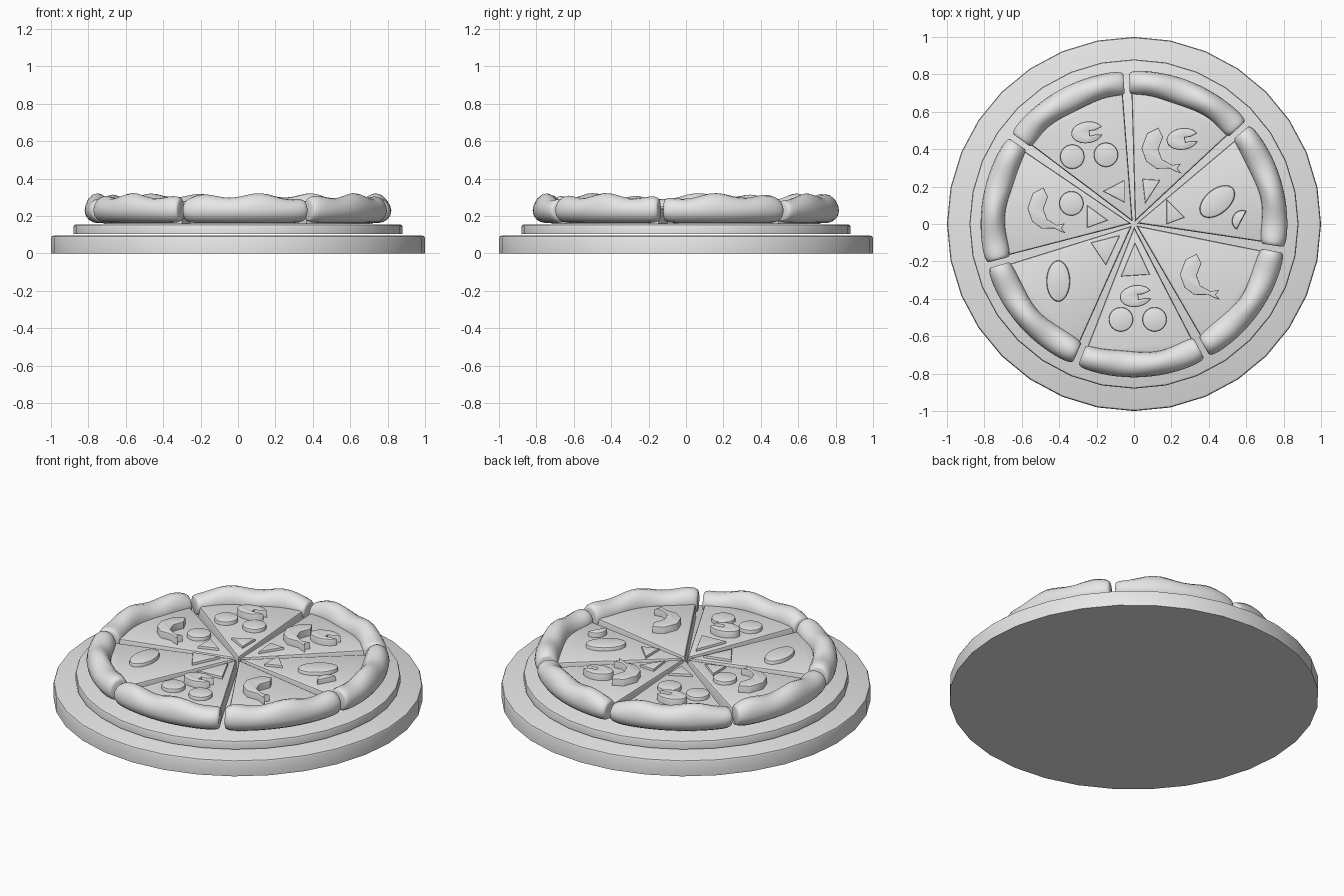
import bpy, bmesh
from math import sin, cos, pi, radians

cube = bpy.data.objects.get("Cube")
if cube:
    bpy.data.objects.remove(cube, do_unlink=True)

# One plain clay colour for everything
clay = bpy.data.materials.new("plain_grey")
clay.use_nodes = True
clay.diffuse_color = (0.8, 0.8, 0.8, 1)
clay.node_tree.nodes["Principled BSDF"].inputs["Base Color"].default_value = (0.8, 0.8, 0.8, 1)


def finish(name, bm, angle=40):
    bmesh.ops.recalc_face_normals(bm, faces=bm.faces)
    mesh = bpy.data.meshes.new(name)
    bm.to_mesh(mesh)
    bm.free()
    mesh.materials.append(clay)
    obj = bpy.data.objects.new(name, mesh)
    bpy.context.collection.objects.link(obj)
    bpy.ops.object.select_all(action="DESELECT")
    obj.select_set(True)
    bpy.context.view_layer.objects.active = obj
    bpy.ops.object.shade_smooth_by_angle(angle=radians(angle))
    return obj


def plate(name, outline, z0, z1, round_top=0.01, segments=2):
    """Extrude a flat outline from z0 to z1 and round its top rim."""
    bm = bmesh.new()
    base = bm.faces.new([bm.verts.new((x, y, z0)) for x, y in outline])
    top = bmesh.ops.extrude_face_region(bm, geom=[base], use_keep_orig=True)["geom"]
    for v in top:
        if isinstance(v, bmesh.types.BMVert):
            v.co.z = z1
    rim = [e for e in bm.edges if all(abs(v.co.z - z1) < 1e-5 for v in e.verts)]
    bmesh.ops.bevel(bm, geom=rim, offset=round_top, segments=segments,
                    profile=0.5, affect="EDGES")
    return finish(name, bm)


def ellipse(cx, cy, a, b, tilt=0, n=32, start=0, end=360):
    t = radians(tilt)
    steps = n if end - start == 360 else n + 1
    pts = []
    for i in range(steps):
        u = radians(start + (end - start) * i / n)
        x, y = a * cos(u), b * sin(u)
        pts.append((cx + x * cos(t) - y * sin(t), cy + x * sin(t) + y * cos(t)))
    return pts


def polar(r, degrees):
    return r * cos(radians(degrees)), r * sin(radians(degrees))


# Serving board and the floating pan above it
plate("serving_board", ellipse(0, 0, 1, 1), 0, 0.095, 0.014)
plate("pan", ellipse(0, 0, 0.88, 0.88), 0.105, 0.155, 0.012)


def crust(name, middle, phase):
    """Puffy arc of dough with a wavy top and rounded ends."""
    bm = bmesh.new()
    rings, stations, sides = [], 24, 16
    for i in range(stations + 1):
        t = sin((i / stations - 0.5) * pi)
        size = 0.72 + 0.28 * (1 - abs(t) ** 14) ** 0.5
        wave = 0.012 * sin(6.5 * t + phase) - 0.016 * t * t
        ring = []
        for j in range(sides):
            u = 2 * pi * j / sides
            r = 0.752 + 0.068 * size * cos(u) + 0.006 * sin(5 * t + phase) * (cos(u) < 0)
            lift = (0.082 + wave) * size if sin(u) > 0 else 0.066 * size
            x, y = polar(r, middle + 24.6 * t)
            ring.append(bm.verts.new((x, y, 0.229 + lift * sin(u))))
        rings.append(ring)
    for a, b in zip(rings, rings[1:]):
        for j in range(sides):
            k = (j + 1) % sides
            bm.faces.new((a[j], a[k], b[k], b[j]))
    bm.faces.new(rings[0])
    bm.faces.new(rings[-1])
    finish(name, bm, 60)


# Seven slices, each with its crust
for k in range(7):
    middle = -87 + k * 360 / 7
    wedge = [polar(0.015, middle)]
    wedge += [polar(0.72, middle + 23.8 * (i / 6 - 1)) for i in range(13)]
    plate(f"slice_{k + 1}", wedge, 0.157, 0.24, 0.014)
    crust(f"crust_{k + 1}", middle, k * 1.3)

# Round sausage discs
discs = [(-0.07, -0.51), (0.11, -0.51), (-0.33, 0.36), (-0.15, 0.37), (-0.335, 0.11)]
for i, (x, y) in enumerate(discs):
    plate(f"sausage_disc_{i + 1}", ellipse(x, y, 0.065, 0.065, n=24), 0.225, 0.262, 0.008)

# Mushroom slices: ovals with a notch on one side
for i, (x, y) in enumerate([(0.01, -0.385), (-0.25, 0.49), (0.26, 0.455)]):
    cap = ellipse(x, y, 0.086, 0.058, 8, 28, 18, 338)
    notch = [(x + 0.04, y - 0.012), (x + 0.015, y - 0.018),
             (x + 0.012, y + 0.008), (x + 0.04, y + 0.01)]
    plate(f"mushroom_{i + 1}", cap + notch, 0.225, 0.28, 0.008)

# Oval toppings
plate("oval_topping_1", ellipse(-0.405, -0.305, 0.063, 0.11), 0.225, 0.262, 0.012)
plate("oval_topping_2", ellipse(0.445, 0.12, 0.11, 0.066, 40), 0.225, 0.262, 0.012)
plate("small_topping", ellipse(0.575, 0.02, 0.055, 0.05, 62, 16, 0, 180), 0.225, 0.27, 0.01)

# Curled shrimps with forked tails
shrimp = [(-0.08, 0.10), (-0.02, 0.13), (0.005, 0.08), (-0.02, 0.015), (0, -0.04),
          (0.055, -0.07), (0.10, -0.062), (0.082, -0.088), (0.105, -0.115),
          (0.07, -0.103), (0.04, -0.088), (-0.03, -0.09), (-0.085, -0.05), (-0.11, 0.02)]
for i, (cx, cy, wide) in enumerate([(0.15, 0.385, 1), (-0.465, 0.065, 0.95), (0.355, -0.29, 1)]):
    plate(f"shrimp_{i + 1}", [(cx + x * wide, cy + y) for x, y in shrimp], 0.225, 0.28, 0.005)

# Cheese triangles near the tips
triangles = [
    [(0.005, -0.10), (-0.07, -0.28), (0.085, -0.27)],
    [(0.045, 0.24), (0.06, 0.11), (0.14, 0.235)],
    [(0.175, 0.13), (0.175, 0.0), (0.27, 0.035)],
    [(-0.165, 0.175), (-0.05, 0.115), (-0.05, 0.235)],
    [(-0.25, 0.10), (-0.25, -0.02), (-0.14, 0.02)],
    [(-0.23, -0.10), (-0.15, -0.22), (-0.075, -0.06)],
]
for i, corners in enumerate(triangles):
    plate(f"cheese_triangle_{i + 1}", corners, 0.225, 0.255, 0.006)
